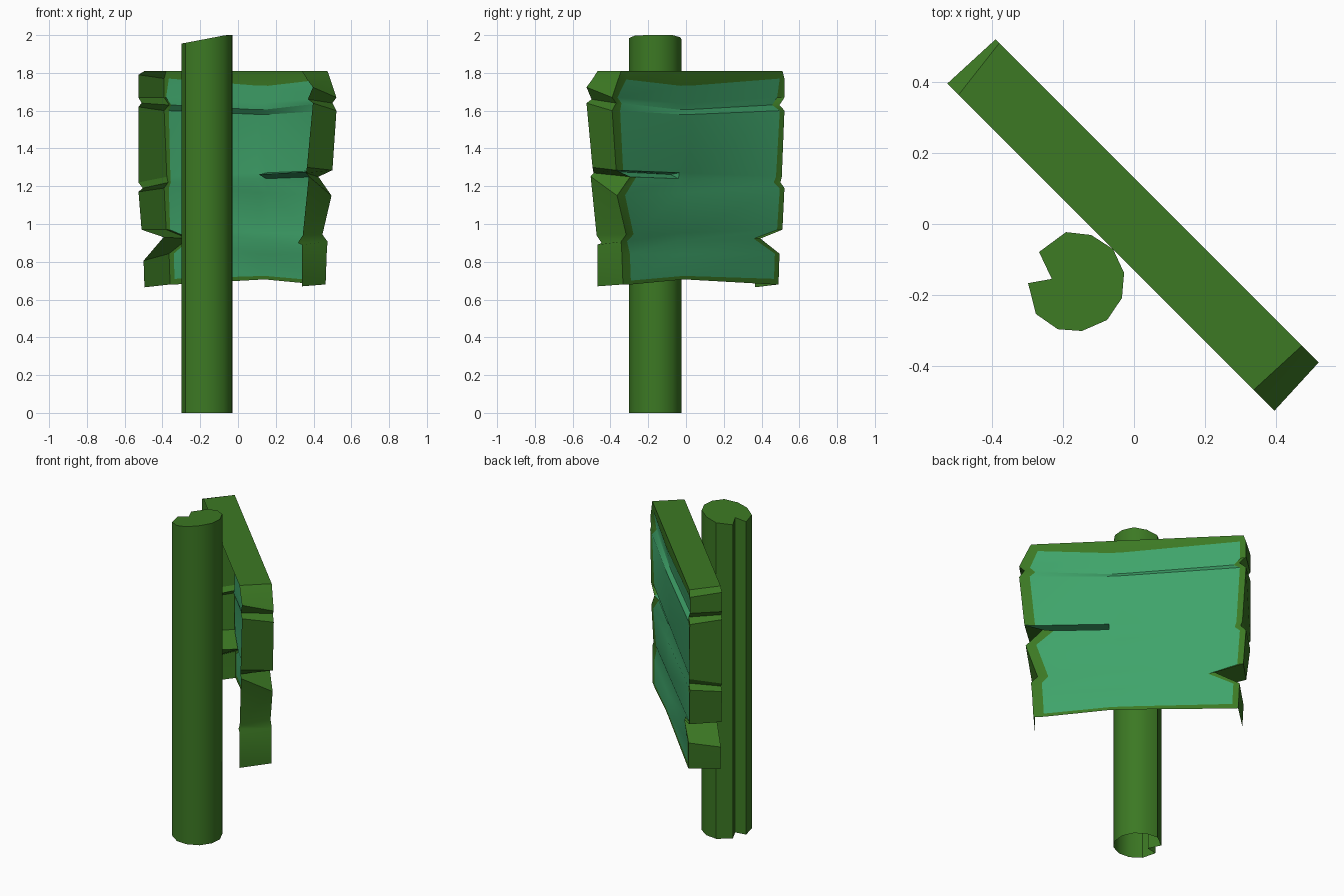
import bpy, bmesh, math

if "Cube" in bpy.data.objects:
    bpy.data.objects.remove(bpy.data.objects["Cube"])

def material(name, col):
    m = bpy.data.materials.new(name)
    m.diffuse_color = (*col, 1)
    m.use_nodes = True
    m.node_tree.nodes["Principled BSDF"].inputs["Base Color"].default_value = m.diffuse_color
    return m

WOOD = material("dark_wood", (0.045, 0.19, 0.017))
FACE = material("board_face", (0.05, 0.37, 0.145))

def finish(bm, name, angle):
    bmesh.ops.recalc_face_normals(bm, faces=bm.faces[:])
    me = bpy.data.meshes.new(name)
    bm.to_mesh(me)
    bm.free()
    me.materials.append(WOOD)
    me.materials.append(FACE)
    ob = bpy.data.objects.new(name, me)
    bpy.context.collection.objects.link(ob)
    bpy.ops.object.select_all(action='DESELECT')
    ob.select_set(True)
    bpy.context.view_layer.objects.active = ob
    bpy.ops.object.shade_smooth_by_angle(angle=math.radians(angle))
    return ob

# Post: notched round section, slanted top, open underside
section = [(-.192, -.023), (-.121, -.031), (-.059, -.071), (-.028, -.138), (-.034, -.209),
           (-.076, -.271), (-.147, -.302), (-.215, -.297), (-.277, -.254), (-.299, -.167),
           (-.232, -.155), (-.268, -.079)]
bm = bmesh.new()
low = [bm.verts.new((x, y, 0)) for x, y in section]
top = [bm.verts.new((x, y, min(2, 1.955 + .19 * (x + .3)))) for x, y in section]
for i in range(len(section)):
    j = (i + 1) % len(section)
    bm.faces.new((low[i], low[j], top[j], top[i]))
bm.faces.new(top)
finish(bm, "post", 40)

# Board: ragged end profiles (along, height), top to bottom, on the back and front planes
back_l = [(-.63, 1.81), (-.645, 1.77), (-.645, 1.67), (-.608, 1.63), (-.645, 1.6), (-.625, 1.25),
          (-.615, 1.22), (-.645, 1.19), (-.63, .97), (-.465, .923), (-.608, .843), (-.602, .71), (-.6, .68)]
back_r = [(.578, 1.81), (.6, 1.765), (.645, 1.67), (.615, 1.64), (.645, 1.6), (.615, 1.285),
          (.51, 1.25), (.608, 1.15), (.54, .944), (.578, .907), (.572, .84), (.565, .7), (.563, .68)]
front_l = [(-.608, 1.81), (-.653, 1.79), (-.653, 1.67), (-.63, 1.64), (-.653, 1.62), (-.653, 1.22),
           (-.622, 1.19), (-.653, 1.17), (-.63, .97), (-.465, .93), (-.615, .806), (-.61, .7), (-.608, .665)]
front_r = [(.57, 1.81), (.61, 1.765), (.653, 1.724), (.615, 1.66), (.653, 1.64), (.608, 1.3),
           (.6, 1.27), (.622, 1.252), (.577, .94), (.54, .9), (.57, .89), (.57, .72), (.57, .67)]
relief = [0, 0, .02, .02, 0, .008, .015, 0, .005, .015, 0, 0, 0]   # plank seams
mid_lift = {1: -.035, 2: -.03, 3: -.03, 4: -.02, 11: .02, 12: .025}
N, S, ROWS, SLIT = .092, math.sqrt(.5), 13, 5

bm = bmesh.new()

def vert(u, n, z):
    return bm.verts.new(((u + n) * S, (n - u) * S, z))

def quad(vs, mat):
    bm.faces.new(vs).material_index = mat

grid = []
for r in range(ROWS):
    (ul, zl), (ur, zr) = back_l[r], back_r[r]
    row = []
    for c, u in enumerate((ul, ul + .035, .06, .134, ur - .06, ur)):
        z = zl + (zr - zl) * (u - ul) / (ur - ul)
        if c in (2, 3):
            z += mid_lift.get(r, 0)
        row.append(vert(u, N - (relief[r] if 0 < c < 5 else 0), z))
    grid.append(row)
left = [vert(u, -N, z) for u, z in front_l]
right = [vert(u, -N, z) for u, z in front_r]

# Back panel with a wooden border, plus the two end walls (front and underside open)
for r in range(ROWS - 1):
    a, b = grid[r], grid[r + 1]
    for c in range(5):
        if r == SLIT and c >= 3:
            continue
        edge = c in (0, 4) or r in (0, ROWS - 2)
        quad((a[c], b[c], b[c + 1], a[c + 1]), 0 if edge else 1)
    quad((a[0], left[r], left[r + 1], b[0]), 0)
    quad((a[5], b[5], right[r + 1], right[r]), 0)
bm.faces.new(grid[0] + [right[0], left[0]])

# Crack: V-shaped recess from the right end
up, dn = grid[SLIT][3:], grid[SLIT + 1][3:]
deep = [vert(u, n, z) for u, n, z in ((.134, .02, 1.262), (.55, .0, 1.278))]
quad((up[0], deep[0], deep[1], up[2], up[1]), 1)
quad((dn[0], dn[1], dn[2], deep[1], deep[0]), 1)
bm.faces.new((up[0], dn[0], deep[0])).material_index = 1
finish(bm, "board", 30)
